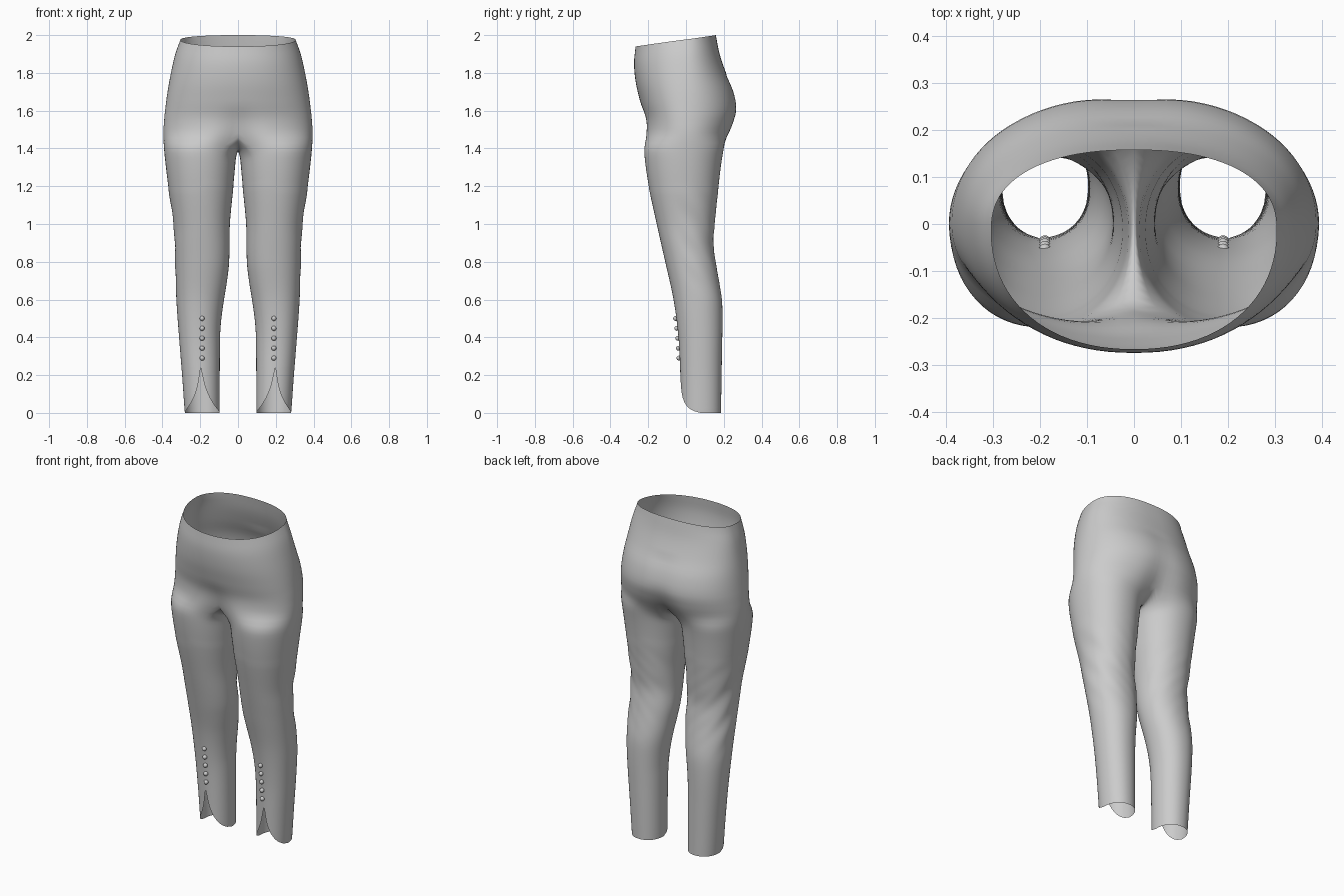
import bpy, bmesh
from math import sin, cos, pi, radians, exp
from mathutils import Matrix

if "Cube" in bpy.data.objects:
    bpy.data.objects.remove(bpy.data.objects["Cube"])

# Silhouette profiles: (height, value)
FRONT = [(0, -.025), (.2, -.03), (.4, -.04), (.6, -.066), (.8, -.11), (1, -.155), (1.2, -.198),
         (1.35, -.22), (1.45, -.225), (1.55, -.218), (1.65, -.243), (1.75, -.266), (1.85, -.275), (1.94, -.267)]
BACK = [(0, .185), (.3, .19), (.5, .193), (.6, .19), (.7, .175), (.8, .158), (.9, .146), (1, .153), (1.2, .173),
        (1.35, .192), (1.43, .21), (1.5, .25), (1.6, .272), (1.7, .255), (1.8, .212), (1.9, .178), (2, .158)]
OUTER = [(0, .282), (.2, .296), (.4, .312), (.6, .326), (.9, .335), (1, .341), (1.2, .37), (1.4, .393),
         (1.5, .396), (1.6, .386), (1.7, .373), (1.8, .355), (1.9, .332), (1.98, .303)]
INNER = [(0, .097), (.4, .095), (.5, .088), (.6, .074), (.7, .058), (.8, .047), (1, .043), (1.2, .024), (1.4, .006)]
SLIT = [(0, 88), (.01, 70), (.03, 50), (.06, 33), (.1, 19), (.15, 9), (.24, 0)]


def val(tab, z):
    """Smooth (Hermite) lookup in a profile."""
    if z <= tab[0][0]:
        return tab[0][1]
    if z >= tab[-1][0]:
        return tab[-1][1]
    i = max(k for k in range(len(tab) - 1) if tab[k][0] <= z)

    def slope(k):
        a, b = tab[max(k - 1, 0)], tab[min(k + 1, len(tab) - 1)]
        return (b[1] - a[1]) / (b[0] - a[0])
    (z0, a), (z1, b) = tab[i], tab[i + 1]
    h = z1 - z0
    t = (z - z0) / h
    return (a * (2*t**3 - 3*t*t + 1) + b * (3*t*t - 2*t**3)
            + h * (slope(i) * (t**3 - 2*t*t + t) + slope(i + 1) * (t**3 - t*t)))


def spow(v, e):
    return (abs(v) ** e) * (1 if v >= 0 else -1)


N = 64                  # points around a leg
J0, J1 = -7, 39         # leg points that continue into the hip half ring
M = J1 - J0
ZC = 1.46               # height where the hips split into legs


def hip_point(z, j):
    t = -pi / 2 + pi * j / M
    s, c = sin(t), max(cos(t), 0)
    k = (z - ZC) / (1.977 - ZC)
    zv = z + k * s * (.037 if s < 0 else .023)
    low = min(max((1.66 - zv) / .2, 0), 1)
    x = val(OUTER, zv) * c ** (.92 if s < 0 else .86)
    y = spow(s, .95) * (-val(FRONT, zv) if s < 0 else val(BACK, zv))
    dip = (.2 if s < 0 else .16) * low ** 2 + (.02 if s > 0 and zv < 1.8 else 0)
    y *= 1 - dip * exp(-(x / .08) ** 2)
    return (0 if j in (0, M) else x, y, zv)


def leg_point(z, a, bend):
    zv = z - bend * max(0, -cos(a)) ** 1.5
    o, n = val(OUTER, zv), val(INNER, zv)
    f, b = val(FRONT, zv), val(BACK, zv)
    x, y = cos(a), sin(a)
    # soft diagonal folds behind the knee
    w = max(0, 1 - ((z - .9) / .38) ** 2) ** 2 * max(0, sin(a + .3)) ** .7
    r = 1 + .035 * w * sin(34 * z + 5 * a)
    return ((o + n) / 2 + (o - n) / 2 * spow(x, .94) * r,
            (f + b) / 2 + (b - f) / 2 * spow(y, .94) * (1 - abs(r - 1) * .4), zv)


def strip(bm, top, bottom):
    for i in range(len(top) - 1):
        quad = (top[i], bottom[i], bottom[i + 1], top[i + 1])
        if len(set(quad)) == 4:
            bm.faces.new(quad)


def finish(bm, name):
    me = bpy.data.meshes.new(name)
    bmesh.ops.recalc_face_normals(bm, faces=bm.faces)
    for f in bm.faces:
        f.smooth = True
    bm.to_mesh(me)
    bm.free()
    ob = bpy.data.objects.new(name, me)
    bpy.context.collection.objects.link(ob)
    mod = ob.modifiers.new("mirror", "MIRROR")
    mod.merge_threshold = .0005
    return ob


# Trousers, right half: hips
bm = bmesh.new()
rows = 22
prev = None
for r in range(rows + 1):
    z = 1.977 + (ZC - 1.977) * r / rows
    ring = [bm.verts.new(hip_point(z, j)) for j in range(M + 1)]
    if prev:
        strip(bm, prev, ring)
    prev = ring

# Crotch seam closes the half ring into a leg ring
p, q = prev[-1].co.copy(), prev[0].co.copy()
K = N - M
seam = []
for i in range(1, K):
    c = p.lerp(q, i / K)
    c.z -= .075 * sin(pi * i / K) ** .8
    seam.append(bm.verts.new(c))
loop = prev + seam
top = [loop[(i - J0) % N] for i in range(N)]
top.append(top[0])

# Leg, with the front slit opening towards the hem
levels = [1.425 - .025 * i for i in range(48)] + [.24, .21, .18, .15, .125, .1, .08, .06, .045, .03, .02, .01, 0]
for z in levels:
    g = radians(val(SLIT, z)) if z < .24 else 0
    bend = .055 * max(0, (z - 1.1) / .33)
    ring = [bm.verts.new(leg_point(z, -pi / 2 + g + (2 * pi - 2 * g) * i / N, bend))
            for i in range(N if g == 0 else N + 1)]
    if g == 0:
        ring.append(ring[0])
    strip(bm, top, ring)
    top = ring
# Ease the transition around the crotch
near = [v for v in bm.verts if 1.2 < v.co.z < 1.56 and v.co.x > .001]
for _ in range(5):
    bmesh.ops.smooth_vert(bm, verts=near, factor=.5, use_axis_x=True, use_axis_y=True, use_axis_z=True)
finish(bm, "trousers")

# Rows of round buttons above each slit
bm = bmesh.new()
for i in range(5):
    z = .5 - .0525 * i
    bmesh.ops.create_uvsphere(bm, u_segments=16, v_segments=10, radius=.013,
                              matrix=Matrix.Translation((.19, val(FRONT, z) - .004, z)))
finish(bm, "shin_buttons")
